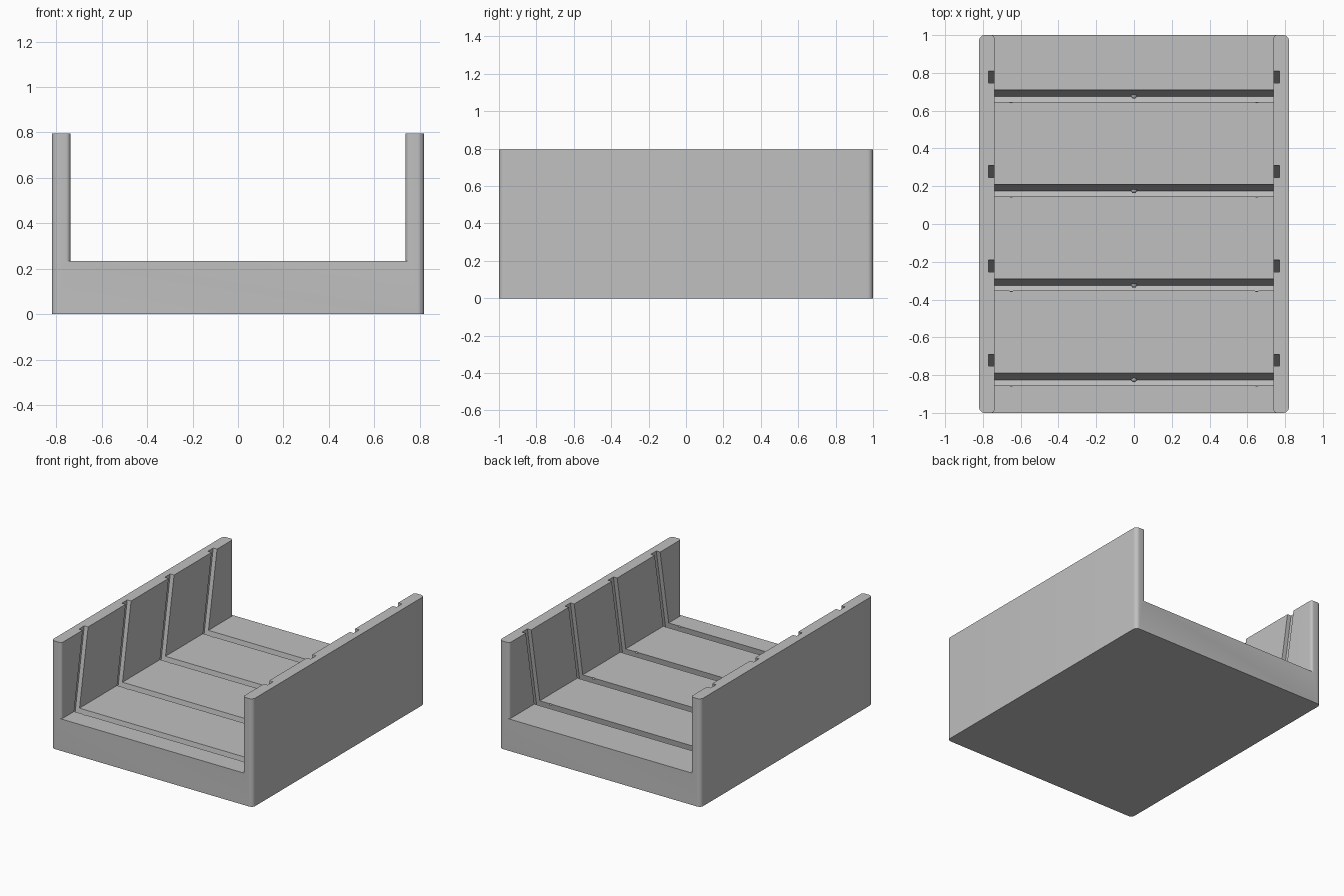
import bpy, bmesh, math
from mathutils import Vector, Matrix

if "Cube" in bpy.data.objects:
    bpy.data.objects.remove(bpy.data.objects["Cube"])

HX, HY, H = 0.82, 1.0, 0.795      # half width, half depth, height
FLOOR, INNER = 0.235, 0.738       # floor height, inner wall face
TILT = 0.1786                     # slot lean (dy / dz)
SLOT_BACKS = [0.71, 0.21, -0.29, -0.79]

grey = bpy.data.materials.new("plain grey")
grey.diffuse_color = (0.53, 0.53, 0.53, 1)
grey.use_nodes = True
grey.node_tree.nodes["Principled BSDF"].inputs["Base Color"].default_value = grey.diffuse_color


def finish(name, bm):
    bmesh.ops.recalc_face_normals(bm, faces=bm.faces)
    me = bpy.data.meshes.new(name)
    bm.to_mesh(me)
    bm.free()
    me.materials.append(grey)
    ob = bpy.data.objects.new(name, me)
    bpy.context.collection.objects.link(ob)
    return ob


def prism(bm, points, offset):
    face = bm.faces.new([bm.verts.new(p) for p in points])
    ext = bmesh.ops.extrude_face_region(bm, geom=[face])
    verts = [v for v in ext["geom"] if isinstance(v, bmesh.types.BMVert)]
    bmesh.ops.translate(bm, verts=verts, vec=Vector(offset))


def arc(cx, cy, r, a0, a1, n=8):
    angles = [math.radians(a0 + (a1 - a0) * i / n) for i in range(n + 1)]
    return [(cx + r * math.cos(a), cy + r * math.sin(a)) for a in angles]


def cut(target, cutter):
    mod = target.modifiers.new("cut", 'BOOLEAN')
    mod.operation = 'DIFFERENCE'
    mod.solver = 'EXACT'
    mod.object = cutter
    bpy.context.view_layer.objects.active = target
    bpy.ops.object.modifier_apply(modifier=mod.name)
    bpy.data.objects.remove(cutter)


# Tray block with rounded upright corners
r = 0.03
outline = (arc(HX - r, HY - r, r, 0, 90) + arc(r - HX, HY - r, r, 90, 180)
           + arc(r - HX, r - HY, r, 180, 270) + arc(HX - r, r - HY, r, 270, 360))
bm = bmesh.new()
prism(bm, [(x, y, 0) for x, y in outline], (0, 0, H))
tray = finish("tray", bm)

# Open channel between the walls, flared at both ends to round the wall edges
f = 0.02
corner = arc(INNER + f, HY - f, f, 180, 90) + [(INNER + f, HY + 0.1)]
right = [(x, -y) for x, y in reversed(corner)] + corner
channel = right + [(-x, y) for x, y in reversed(right)]
bm = bmesh.new()
prism(bm, [(x, y, FLOOR) for x, y in channel], (0, 0, 1))
cut(tray, finish("channel_cutter", bm))

# Leaning slots that run through the floor and up both walls
SLOT_X, WIDTH, BOTTOM = 0.769, 0.063, 0.04
bm = bmesh.new()
for back in SLOT_BACKS:
    def at(z, dy=0.0):
        return (-SLOT_X, back + (z - FLOOR) * TILT + dy, z)
    prism(bm, [at(BOTTOM), at(1.0), at(1.0, -WIDTH),
               at(BOTTOM + WIDTH * TILT, -WIDTH)], (2 * SLOT_X, 0, 0))
cut(tray, finish("slot_cutter", bm))

# Small notches on the front lip of each slot
bm = bmesh.new()
for back in SLOT_BACKS:
    for x in (-0.65, 0.65):
        bmesh.ops.create_uvsphere(bm, u_segments=16, v_segments=8, radius=0.014,
                                  matrix=Matrix.Translation((x, back - WIDTH + 0.008, FLOOR - 0.003)))
cut(tray, finish("notch_cutter", bm))

# Round bump low on the back face of each slot
bm = bmesh.new()
for back in SLOT_BACKS:
    z = 0.07
    pos = (0, back + (z - FLOOR) * TILT, z)
    bmesh.ops.create_uvsphere(bm, u_segments=16, v_segments=10, radius=0.017,
                              matrix=Matrix.Translation(pos))
bumps = finish("slot_bumps", bm)

# Smooth the rounded edges, keep the rest crisp
bpy.ops.object.select_all(action='DESELECT')
for ob in (tray, bumps):
    ob.select_set(True)
bpy.context.view_layer.objects.active = tray
bpy.ops.object.shade_smooth_by_angle(angle=math.radians(30))
